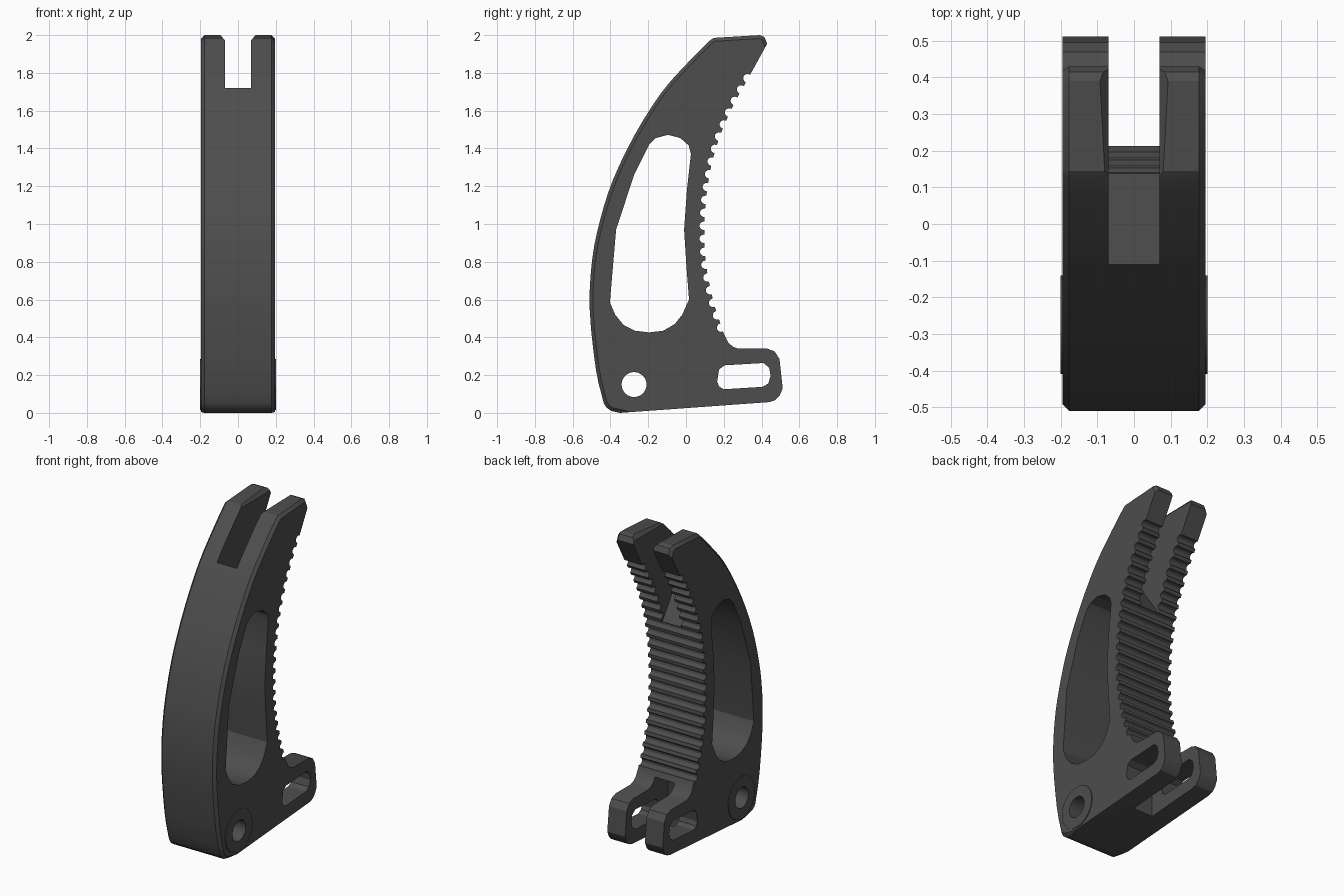
import bpy, bmesh, math
from mathutils import Vector

if "Cube" in bpy.data.objects:
    bpy.data.objects.remove(bpy.data.objects["Cube"])


def smooth_path(pts, n):
    """Catmull-Rom curve through the points, n steps per span."""
    v = [Vector(p) for p in pts]
    v = [2 * v[0] - v[1]] + v + [2 * v[-1] - v[-2]]
    out = []
    for a, b, c, d in zip(v, v[1:], v[2:], v[3:]):
        for i in range(n):
            t = i / n
            out.append(0.5 * (2 * b + (c - a) * t + (2 * a - 5 * b + 4 * c - d) * t * t
                              + (3 * b - a - 3 * c + d) * t ** 3))
    return out + [v[-2]]


def prism(name, pts, lo, hi, along_y=False, chamfer=None):
    """Extrude a (y, z) outline along x, or an (x, z) outline along y."""
    bm = bmesh.new()
    rows = [[bm.verts.new((p[0], e, p[1]) if along_y else (e, p[0], p[1])) for p in pts]
            for e in (lo, hi)]
    n = len(pts)
    for i in range(n):
        j = (i + 1) % n
        bm.faces.new((rows[0][i], rows[0][j], rows[1][j], rows[1][i]))
    for r in rows:
        bm.faces.new(r)
    bmesh.ops.recalc_face_normals(bm, faces=bm.faces)
    if chamfer:
        count, width = chamfer
        edges = [bm.edges.get((r[i], r[i + 1])) for r in rows for i in range(count - 1)]
        bmesh.ops.bevel(bm, geom=edges, offset=width, segments=1, profile=0.5, affect='EDGES')
    me = bpy.data.meshes.new(name)
    bm.to_mesh(me)
    bm.free()
    ob = bpy.data.objects.new(name, me)
    bpy.context.collection.objects.link(ob)
    return ob


def circle(cy, cz, r, n=32):
    return [(cy + r * math.cos(2 * math.pi * i / n), cz + r * math.sin(2 * math.pi * i / n))
            for i in range(n)]


def combine(target, other, op='DIFFERENCE'):
    other.hide_render = True
    m = target.modifiers.new("cut", 'BOOLEAN')
    m.operation, m.solver, m.object = op, 'EXACT', other
    bpy.context.view_layer.objects.active = target
    bpy.ops.object.modifier_apply(modifier=m.name)
    bpy.data.objects.remove(other)


# Curved outer back and blunt tip
back = smooth_path([(-0.435, 0.05), (-0.477, 0.23), (-0.51, 0.55), (-0.497, 0.81), (-0.455, 1.02),
                    (-0.386, 1.235), (-0.27, 1.475), (-0.127, 1.70), (0.02, 1.865), (0.125, 1.97)], 3)
outline = [Vector(p) for p in [(-0.35, 0.0), (-0.395, 0.01), (-0.42, 0.027)]] + back
outline += [Vector(p) for p in [(0.145, 1.985), (0.39, 2.0), (0.415, 1.99), (0.43, 1.955)]]
chamfered = len(outline)

# Gripping edge with rounded notches
grip = smooth_path([(0.345, 1.80), (0.237, 1.6), (0.158, 1.4), (0.115, 1.2), (0.098, 1.0),
                    (0.105, 0.8), (0.143, 0.6), (0.20, 0.42)], 20)
lengths = [0]
for a, b in zip(grip, grip[1:]):
    lengths.append(lengths[-1] + (b - a).length)


def on_grip(s):
    i = next(k for k in range(1, len(grip)) if lengths[k] >= s or k == len(grip) - 1)
    d = (grip[i] - grip[i - 1]).normalized()
    return grip[i - 1] + d * (s - lengths[i - 1]), d


teeth = 21
pitch = lengths[-1] / teeth
radius = pitch * 0.34
outline.append(grip[0])
for k in range(teeth):
    p, d = on_grip((k + 0.5) * pitch)
    inward = Vector((d.y, -d.x))
    if inward.x > 0:
        inward = -inward
    for i in range(7):
        a = math.pi * i / 6
        outline.append(p - d * radius * math.cos(a) + inward * radius * 1.15 * math.sin(a))
outline.append(grip[-1])

# Foot
outline += [Vector(p) for p in [(0.225, 0.37), (0.25, 0.35), (0.275, 0.34), (0.43, 0.34),
                                (0.47, 0.325), (0.495, 0.285), (0.512, 0.13), (0.495, 0.09),
                                (0.47, 0.066), (0.44, 0.057)]]

body = prism("curved_jaw", outline, -0.195, 0.195, chamfer=(chamfered, 0.018))

# Raised pivot bosses on both sides
combine(body, prism("pivot_boss", circle(-0.275, 0.15, 0.134, 40), -0.2, 0.2), 'UNION')

# Pivot hole, large window and foot slot
window = [(0.026, 1.37), (0.015, 1.415), (-0.03, 1.455), (-0.095, 1.472), (-0.16, 1.455),
          (-0.195, 1.42), (-0.275, 1.26), (-0.37, 0.97), (-0.403, 0.585), (-0.375, 0.52),
          (-0.33, 0.465), (-0.27, 0.435), (-0.196, 0.426), (-0.12, 0.435), (-0.06, 0.47),
          (-0.02, 0.52), (0.016, 0.60), (0.002, 0.78), (-0.01, 0.97), (0.005, 1.18)]
foot_slot = [(0.165, 0.165), (0.175, 0.14), (0.2, 0.125), (0.405, 0.138), (0.435, 0.155),
             (0.448, 0.195), (0.44, 0.24), (0.41, 0.264), (0.205, 0.252), (0.175, 0.23)]
combine(body, prism("pivot_hole", circle(-0.275, 0.15, 0.066), -0.5, 0.5))
combine(body, prism("window", window, -0.5, 0.5))
combine(body, prism("foot_slot", foot_slot, -0.5, 0.5))

# Gap between the tip prongs with a sloping floor, and flared prong tops
tip_gap = [(-0.231, 1.9), (-0.111, 1.72), (0.14, 1.35), (0.7, 1.1), (0.7, 2.2), (-0.231, 2.2)]
combine(body, prism("tip_gap", tip_gap, -0.07, 0.07))
flare = [(-0.05, 1.95), (0.05, 1.95), (0.11, 2.02), (-0.11, 2.02)]
combine(body, prism("prong_flare", flare, 0.05, 0.6, along_y=True))

# Gap between the foot prongs
foot_gap = [(0.08, -0.1), (0.7, -0.1), (0.7, 0.395), (0.15, 0.395), (0.1, 0.37), (0.08, 0.32)]
combine(body, prism("foot_gap", foot_gap, -0.07, 0.07))

# Dark grey finish
mat = bpy.data.materials.new("dark_grey")
mat.diffuse_color = (0.075, 0.075, 0.075, 1)
mat.use_nodes = True
mat.node_tree.nodes["Principled BSDF"].inputs["Base Color"].default_value = mat.diffuse_color
body.data.materials.clear()
body.data.materials.append(mat)
bpy.ops.object.select_all(action='DESELECT')
body.select_set(True)
bpy.context.view_layer.objects.active = body
bpy.ops.object.shade_smooth_by_angle(angle=math.radians(25))
